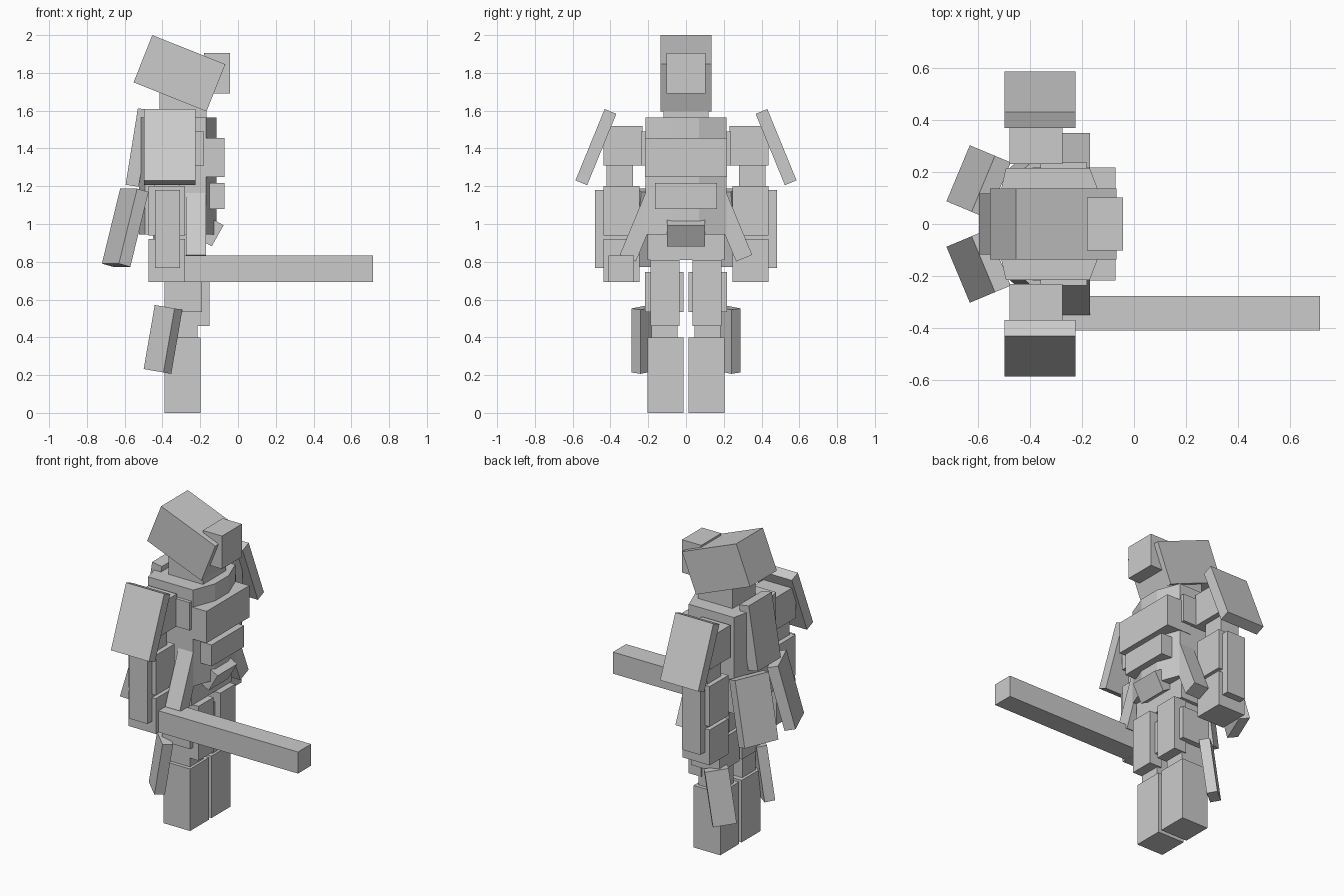
import bpy, bmesh, math
from mathutils import Matrix, Vector

if "Cube" in bpy.data.objects:
    bpy.data.objects.remove(bpy.data.objects["Cube"])

grey = bpy.data.materials.new("plain grey")
grey.diffuse_color = (0.6, 0.6, 0.6, 1)
grey.use_nodes = True
grey.node_tree.nodes["Principled BSDF"].inputs["Base Color"].default_value = grey.diffuse_color


def finish(name, bm):
    bmesh.ops.recalc_face_normals(bm, faces=bm.faces)
    me = bpy.data.meshes.new(name)
    bm.to_mesh(me)
    bm.free()
    me.materials.append(grey)
    ob = bpy.data.objects.new(name, me)
    bpy.context.collection.objects.link(ob)
    return ob


def rot(axis, deg):
    return Matrix.Rotation(math.radians(deg), 4, axis)


def block(name, center, size, turn=Matrix(), pair=False):
    """Turned box; pair=True also builds its mirror image across y = 0."""
    for side, sy in (("left", 1), ("right", -1)) if pair else (("", 1),):
        bm = bmesh.new()
        bmesh.ops.create_cube(bm, size=1)
        m = Matrix.Translation(center) @ turn @ Matrix.Diagonal((*size, 1))
        bm.transform(Matrix.Diagonal((1, sy, 1, 1)) @ m)
        finish(f"{side}_{name}" if side else name, bm)


def span(name, x, y, z, pair=False):
    """Straight box given by its extents."""
    lo, hi = Vector((x[0], y[0], z[0])), Vector((x[1], y[1], z[1]))
    block(name, (lo + hi) / 2, hi - lo, pair=pair)


# Head, face and neck
block("head", (-0.31, 0, 1.798), (0.416, 0.272, 0.269), rot('Y', 21.7))
span("face", (-0.18, -0.043), (-0.102, 0.102), (1.692, 1.904))
span("neck", (-0.415, -0.167), (-0.118, 0.118), (1.5, 1.7))

# Eight-sided torso
bm = bmesh.new()
half = [(-0.115, 0.07), (-0.17, 0.215), (-0.492, 0.215), (-0.525, 0.07)]
ring = half + [(x, -y) for x, y in reversed(half)]
face = bm.faces.new([bm.verts.new((x, y, 0.945)) for x, y in ring])
top = bmesh.ops.extrude_face_region(bm, geom=[face])["geom"]
bmesh.ops.translate(bm, vec=(0, 0, 0.62),
                    verts=[v for v in top if isinstance(v, bmesh.types.BMVert)])
finish("torso", bm)

# Chest and belly plates, buckle, hips
span("chest_plate", (-0.25, -0.072), (-0.218, 0.218), (1.25, 1.455))
span("belly_plate", (-0.25, -0.072), (-0.165, 0.165), (1.08, 1.218))
block("buckle", (-0.16, 0, 0.967), (0.12, 0.2, 0.128), rot('Y', 29.5))
span("hips", (-0.45, -0.19), (-0.205, 0.205), (0.81, 1.0))
block("hip_flap", (-0.222, 0.237, 0.99), (0.105, 0.092, 0.37), rot('X', 22.5), True)

# Arms
span("shoulder_joint", (-0.36, -0.18), (0.18, 0.237), (1.31, 1.49), True)
span("shoulder", (-0.478, -0.275), (0.23, 0.437), (1.31, 1.518), True)
span("elbow", (-0.445, -0.31), (0.28, 0.42), (1.17, 1.33), True)
span("forearm", (-0.475, -0.28), (0.245, 0.437), (0.94, 1.2), True)
span("hand", (-0.475, -0.28), (0.245, 0.437), (0.692, 0.92), True)
span("wrist", (-0.445, -0.31), (0.28, 0.42), (0.9, 0.96), True)
span("arm_guard", (-0.44, -0.308), (0.40, 0.483), (0.767, 1.18), True)
block("shoulder_pad", (-0.361, 0.477, 1.407), (0.272, 0.067, 0.408),
      rot('X', 22.3), True)

# Blade held in the right hand
span("blade", (-0.3, 0.715), (-0.41, -0.276), (0.693, 0.832))

# Cape panels
block("upper_cape", (-0.528, 0, 1.405), (0.07, 0.235, 0.41), rot('Y', 9.1))
block("lower_cape", (-0.597, 0.162, 0.98), (0.068, 0.233, 0.41),
      rot('Z', -22.7) @ rot('Y', 14.8), True)

# Legs
span("leg", (-0.37, -0.215), (0.045, 0.182), (0.35, 0.9), True)
span("thigh", (-0.39, -0.19), (0.013, 0.218), (0.535, 0.745), True)
span("thigh_plate", (-0.24, -0.15), (0.035, 0.188), (0.46, 0.81), True)
span("boot", (-0.388, -0.198), (0.013, 0.205), (0, 0.4), True)
block("calf_flap", (-0.397, 0.218, 0.389), (0.141, 0.064, 0.344),
      rot('Y', 9.8) @ rot('Z', 41), True)
